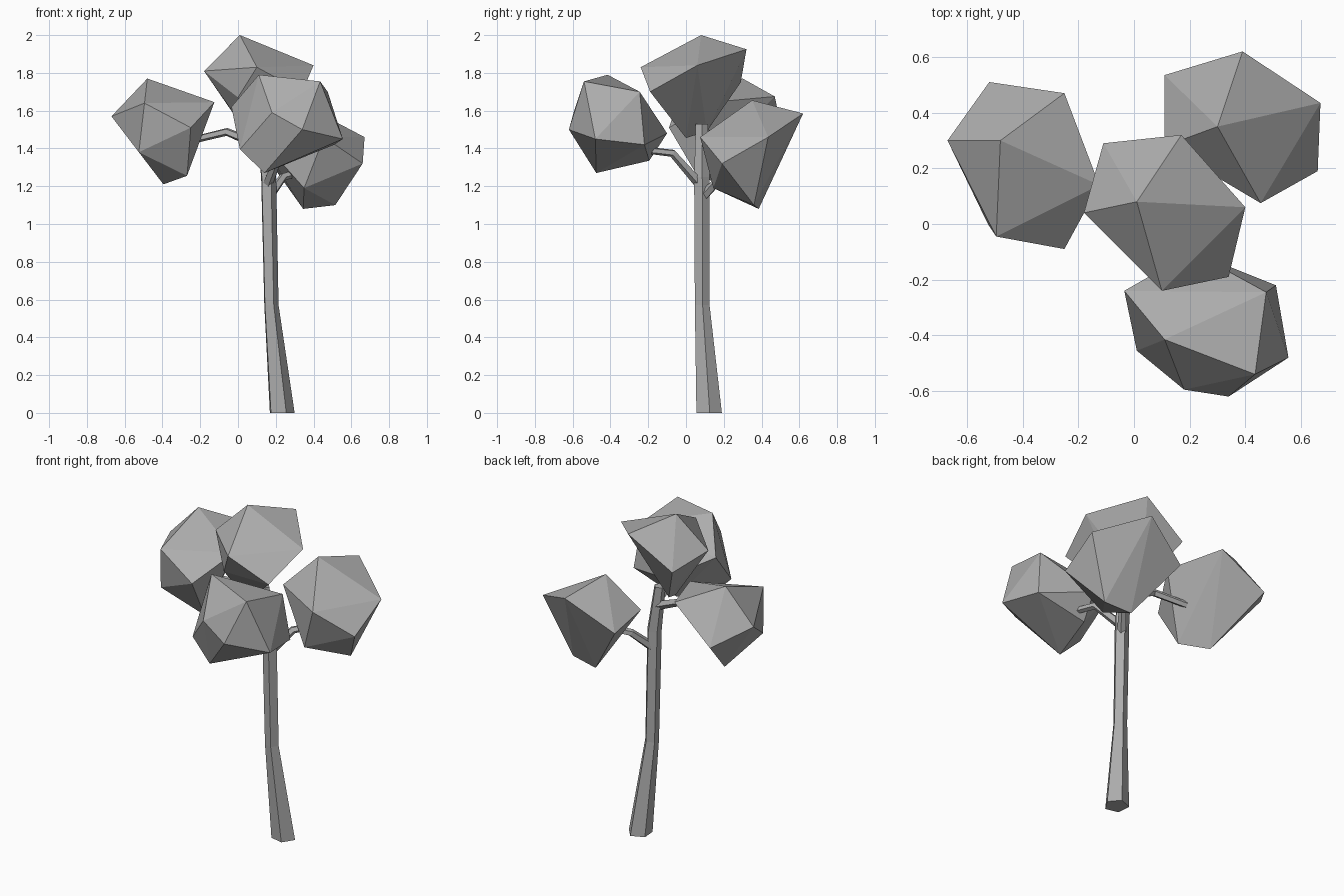
import bpy, bmesh, math
from mathutils import Vector

if "Cube" in bpy.data.objects:
    bpy.data.objects.remove(bpy.data.objects["Cube"])

# One dark grey for the whole tree
grey = bpy.data.materials.new("dark_grey")
grey.diffuse_color = (.42, .42, .42, 1)
grey.use_nodes = True
grey.node_tree.nodes["Principled BSDF"].inputs["Base Color"].default_value = grey.diffuse_color


def finish(bm, name):
    bmesh.ops.recalc_face_normals(bm, faces=bm.faces[:])
    mesh = bpy.data.meshes.new(name)
    bm.to_mesh(mesh)
    bm.free()
    mesh.materials.append(grey)
    obj = bpy.data.objects.new(name, mesh)
    bpy.context.collection.objects.link(obj)
    return obj


def limb(name, path, radii, phase=4, sides=5, level=False):
    """Tapered five-sided tube along a path; level keeps the rings horizontal."""
    pts = [Vector(p) for p in path]
    bm = bmesh.new()
    rings = []
    for i, (p, r) in enumerate(zip(pts, radii)):
        t = (pts[min(i + 1, len(pts) - 1)] - pts[max(i - 1, 0)]).normalized()
        if level:
            a, b = Vector((1, 0, 0)), Vector((0, 1, 0))
        else:
            a = t.cross(Vector((0, 0, 1))).normalized()
            b = t.cross(a)
        ring = []
        for k in range(sides):
            w = math.radians(phase) + 2 * math.pi * k / sides
            ring.append(bm.verts.new(p + r * (math.cos(w) * a + math.sin(w) * b)))
        rings.append(ring)
    for lo, hi in zip(rings, rings[1:]):
        for k in range(sides):
            j = (k + 1) % sides
            bm.faces.new((lo[k], lo[j], hi[j], hi[k]))
    bm.faces.new(rings[0])
    bm.faces.new(rings[-1])
    return finish(bm, name)


def clump(name, corners):
    """Faceted leaf mass: the convex hull of a few corner points."""
    bm = bmesh.new()
    for c in corners:
        bm.verts.new(c)
    bmesh.ops.convex_hull(bm, input=bm.verts[:])
    loose = [v for v in bm.verts if not v.link_faces]
    bmesh.ops.delete(bm, geom=loose, context='VERTS')
    return finish(bm, name)


# Trunk
limb("trunk",
     [(.229, .121, 0), (.174, .085, .57), (.159, .083, 1.25), (.12, .083, 1.53)],
     [.071, .041, .043, .034], level=True)

# Branches
limb("left_branch", [(.13, .085, 1.41), (-.06, .10, 1.488), (-.24, .17, 1.445)],
     [.028, .022, .020])
limb("back_branch", [(.16, .085, 1.14), (.24, .19, 1.25), (.34, .26, 1.28)],
     [.028, .022, .019])
limb("front_branch", [(.155, .075, 1.21), (.22, -.07, 1.375), (.25, -.20, 1.39)],
     [.028, .022, .019])

# Foliage
clump("top_foliage", [
    (.01, .08, 2.0), (-.11, .29, 1.75), (.17, .32, 1.925), (.40, .06, 1.84),
    (.34, -.19, 1.70), (.10, -.24, 1.83), (-.18, .04, 1.81),
    (.0, -.137, 1.67), (.07, 0, 1.455), (.04, .11, 1.49)])
clump("left_foliage", [
    (-.48, .30, 1.77), (-.52, .51, 1.48), (-.25, .47, 1.675), (-.125, .14, 1.645),
    (-.25, -.09, 1.51), (-.495, -.045, 1.64), (-.67, .30, 1.57), (-.525, 0, 1.38),
    (-.27, .06, 1.255), (-.395, .19, 1.21)])
clump("back_foliage", [
    (.39, .62, 1.585), (.11, .535, 1.41), (.67, .435, 1.46), (.66, .19, 1.32),
    (.455, .075, 1.46), (.11, .28, 1.46), (.30, .35, 1.655), (.515, .36, 1.10),
    (.345, .385, 1.08), (.35, .145, 1.19)])
clump("front_foliage", [
    (-.035, -.24, 1.62), (.01, -.455, 1.395), (.18, -.595, 1.59), (.34, -.62, 1.50),
    (.555, -.48, 1.45), (.51, -.22, 1.42), (.11, -.415, 1.79), (.435, -.54, 1.755),
    (.475, -.245, 1.70), (.14, -.475, 1.27), (.20, -.195, 1.335), (.21, -.10, 1.48)])
